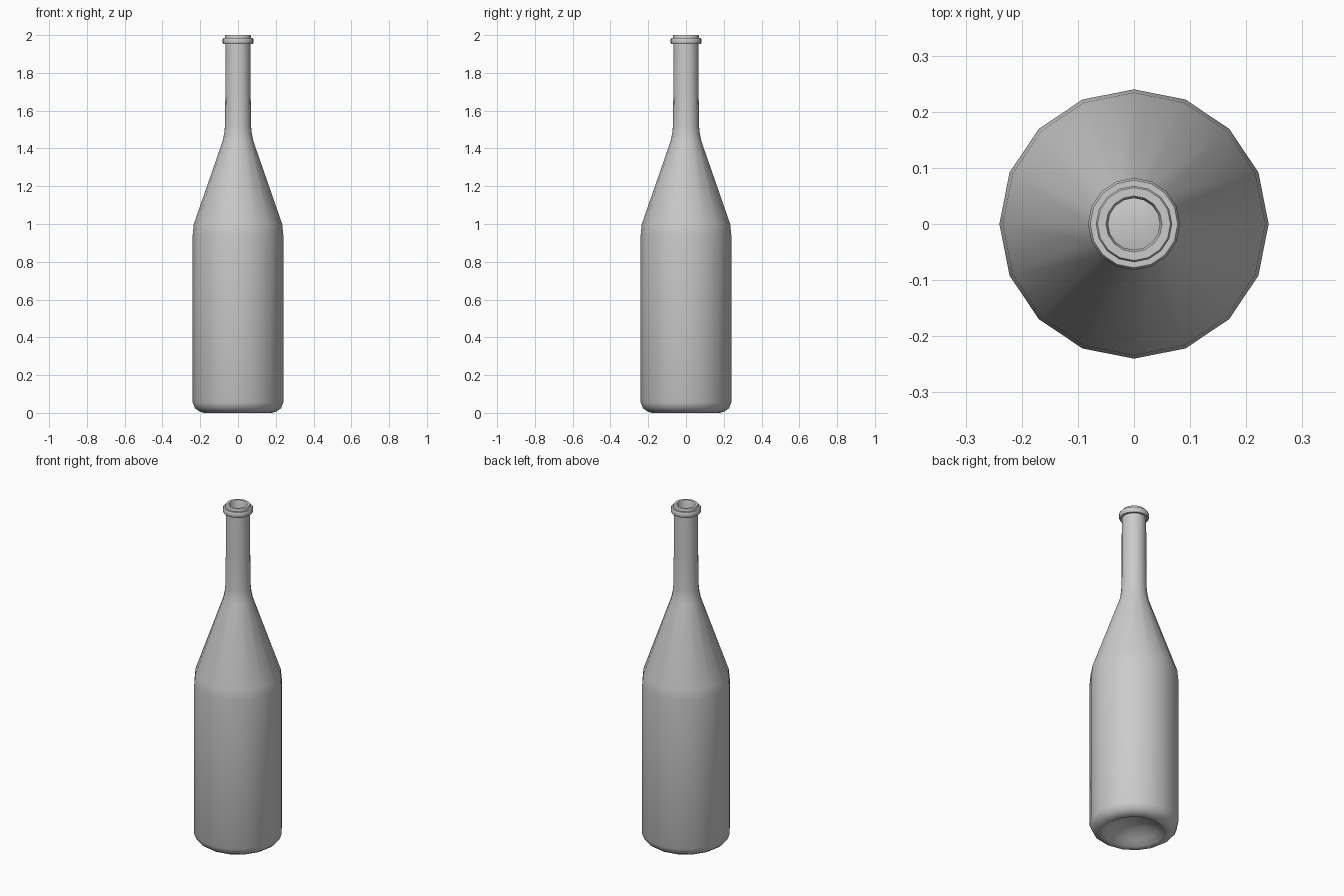
import bpy, bmesh, math

SIDES = 16

cube = bpy.data.objects.get("Cube")
if cube:
    bpy.data.objects.remove(cube, do_unlink=True)

glass = bpy.data.materials.new("grey_glass")
glass.use_nodes = True
colour = (0.6, 0.6, 0.6, 1)
glass.diffuse_color = colour
glass.node_tree.nodes["Principled BSDF"].inputs["Base Color"].default_value = colour


def lathe(name, profile):
    """Spin a (radius, height) profile around z; zero radius closes a pole."""
    bm = bmesh.new()
    rings = []
    for r, z in profile:
        count = SIDES if r > 0 else 1
        angles = [math.tau * i / SIDES for i in range(count)]
        rings.append([bm.verts.new((r * math.cos(a), r * math.sin(a), z)) for a in angles])
    for low, high in zip(rings, rings[1:]):
        for i in range(SIDES):
            j = (i + 1) % SIDES
            corners = [low[i % len(low)], low[j % len(low)],
                       high[j % len(high)], high[i % len(high)]]
            bm.faces.new(list(dict.fromkeys(corners)))
    bmesh.ops.recalc_face_normals(bm, faces=bm.faces)
    mesh = bpy.data.meshes.new(name)
    bm.to_mesh(mesh)
    bm.free()
    mesh.materials.append(glass)
    obj = bpy.data.objects.new(name, mesh)
    bpy.context.collection.objects.link(obj)
    bpy.ops.object.select_all(action='DESELECT')
    obj.select_set(True)
    bpy.context.view_layer.objects.active = obj
    bpy.ops.object.shade_smooth_by_angle(angle=math.radians(50))
    return obj


# Hollow base, rounded heel, straight body, sloped shoulder and neck
punt = [(0, 0.07), (0.07, 0.06), (0.13, 0.03), (0.165, 0.004)]
body = [(0.18, 0), (0.205, 0.008), (0.228, 0.025), (0.24, 0.055), (0.24, 0.94), (0.234, 1.0)]
neck = [(0.081, 1.44), (0.073, 1.48), (0.069, 1.52), (0.067, 1.7), (0.066, 1.953)]

# Collar ring, lip and mouth
collar = [(0.078, 1.953), (0.082, 1.96), (0.082, 1.978), (0.078, 1.985), (0.068, 1.985)]
lip = [(0.068, 1.996), (0.065, 2.0), (0.05, 2.0), (0.046, 1.99)]

# Inner wall down to the raised floor
inside = [(0.046, 1.52), (0.06, 1.44), (0.214, 1.0), (0.22, 0.94),
          (0.22, 0.06), (0.17, 0.03), (0.13, 0.05), (0.07, 0.08), (0, 0.09)]

lathe("bottle", punt + body + neck + collar + lip + inside)
